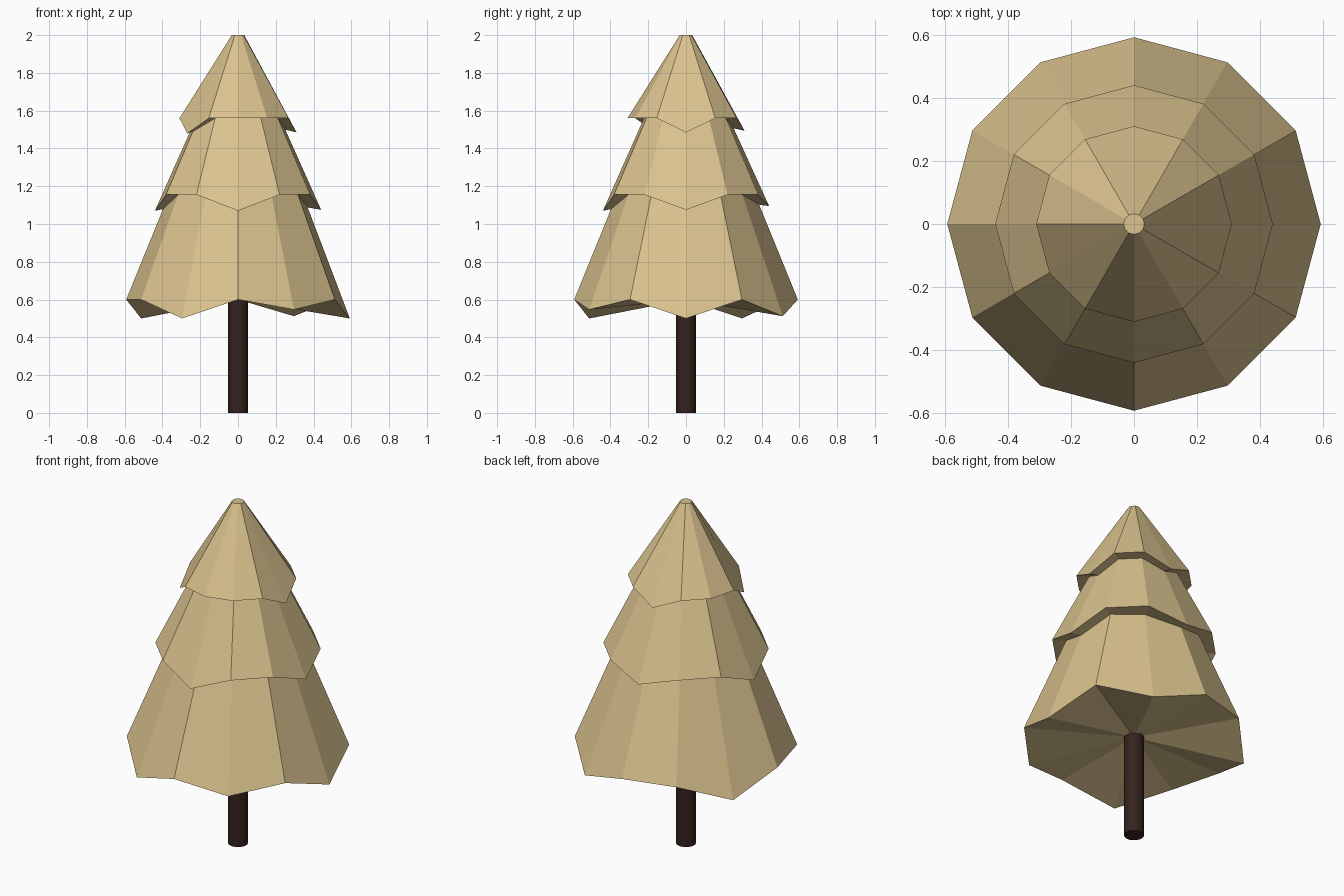
import bpy, bmesh
from math import cos, sin, pi

if "Cube" in bpy.data.objects:
    bpy.data.objects.remove(bpy.data.objects["Cube"])

SIDES = 12


def material(name, color):
    m = bpy.data.materials.new(name)
    m.diffuse_color = color
    m.use_nodes = True
    m.node_tree.nodes["Principled BSDF"].inputs["Base Color"].default_value = m.diffuse_color
    return m


def add_object(name, bm, mat):
    bmesh.ops.recalc_face_normals(bm, faces=bm.faces)
    mesh = bpy.data.meshes.new(name)
    bm.to_mesh(mesh)
    bm.free()
    mesh.materials.append(mat)
    obj = bpy.data.objects.new(name, mesh)
    bpy.context.collection.objects.link(obj)
    return obj


def ring(bm, radius, heights):
    return [bm.verts.new((radius * cos(2 * pi * i / SIDES),
                          radius * sin(2 * pi * i / SIDES), z))
            for i, z in enumerate(heights)]


def tier(name, radius, rim_z, drops, top_r, top_z, mat):
    """Twelve-sided cone with some rim corners (by angle) pulled down."""
    bm = bmesh.new()
    rim = ring(bm, radius, [rim_z - drops.get(i * 30, 0) for i in range(SIDES)])
    top = ring(bm, top_r, [top_z] * SIDES)
    centre = bm.verts.new((0, 0, rim_z))
    for i in range(SIDES):
        j = (i + 1) % SIDES
        bm.faces.new((rim[i], rim[j], top[j], top[i]))
        bm.faces.new((rim[j], rim[i], centre))
    bm.faces.new(top)
    return add_object(name, bm, mat)


foliage = material("foliage", (0.70, 0.54, 0.27, 1))
bark = material("bark", (0.035, 0.016, 0.013, 1))

# Three nested foliage tiers
tier("lower_foliage", 0.592, 0.6,
     {0: 0.10, 60: 0.088, 150: 0.10, 240: 0.10, 300: 0.053}, 0.03, 1.98, foliage)
tier("middle_foliage", 0.44, 1.155,
     {0: 0.08, 90: 0.06, 180: 0.085, 270: 0.085}, 0.032, 1.99, foliage)
tier("upper_foliage", 0.31, 1.56,
     {0: 0.075, 90: 0.066, 210: 0.08}, 0.033, 2.0, foliage)

# Trunk
bpy.ops.mesh.primitive_cylinder_add(vertices=24, radius=0.053, depth=0.62,
                                    location=(0, 0, 0.31))
trunk = bpy.context.object
trunk.name = "trunk"
trunk.data.materials.append(bark)
bpy.ops.object.shade_smooth_by_angle()
